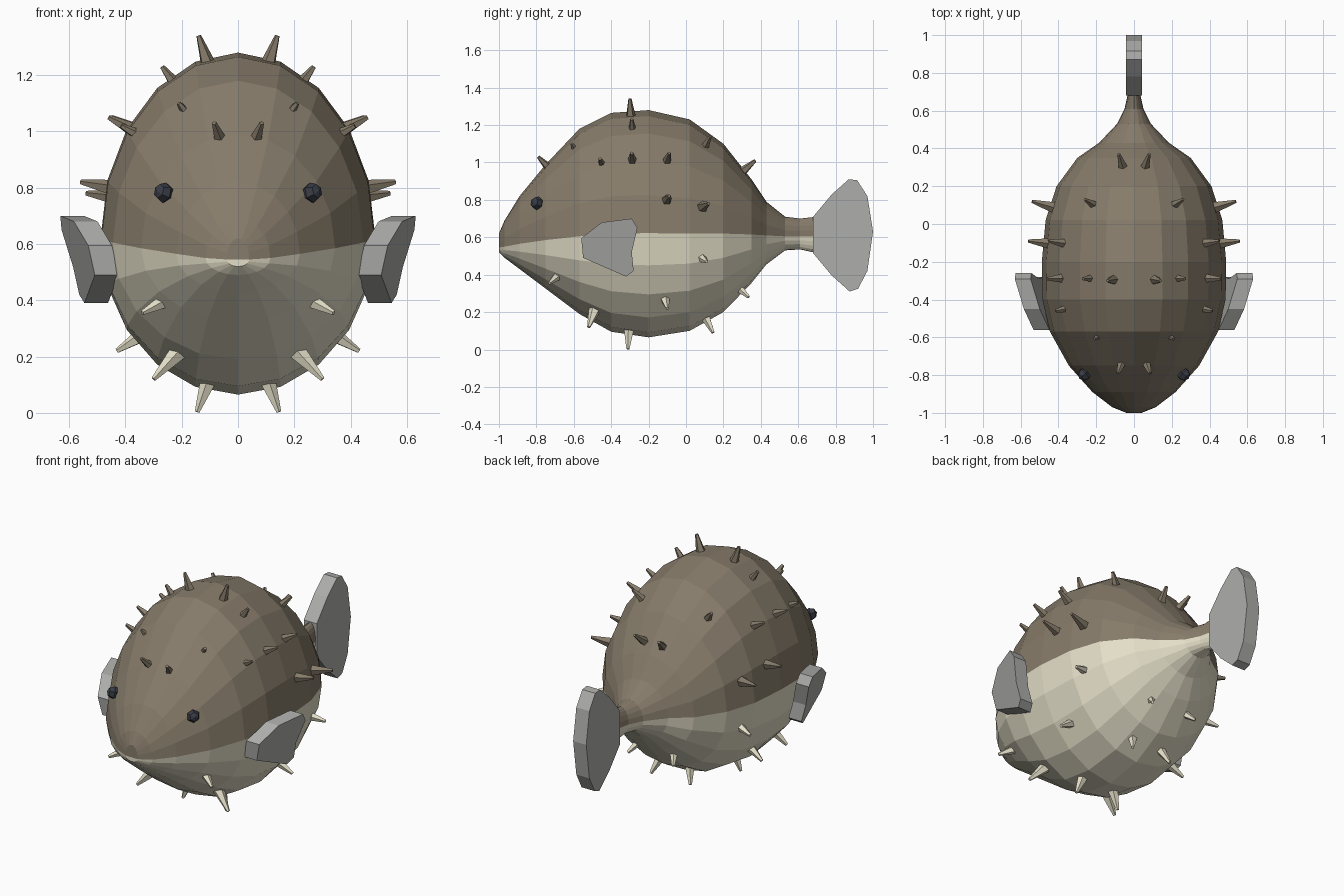
import bpy, bmesh, math
from mathutils import Vector

if "Cube" in bpy.data.objects:
    bpy.data.objects.remove(bpy.data.objects["Cube"])


def material(name, rgb):
    m = bpy.data.materials.new(name)
    m.diffuse_color = (*rgb, 1)
    m.use_nodes = True
    m.node_tree.nodes["Principled BSDF"].inputs["Base Color"].default_value = m.diffuse_color
    return m


BROWN = material("brown_back", (0.24, 0.20, 0.145))
CREAM = material("cream_belly", (0.78, 0.74, 0.58))
GREY = material("fin_grey", (0.42, 0.42, 0.41))
DARK = material("eye_dark", (0.04, 0.045, 0.06))


def finish(bm, name, *mats):
    bmesh.ops.recalc_face_normals(bm, faces=bm.faces)
    me = bpy.data.meshes.new(name)
    bm.to_mesh(me)
    bm.free()
    for m in mats:
        me.materials.append(m)
    ob = bpy.data.objects.new(name, me)
    bpy.context.collection.objects.link(ob)
    return ob


# Body: elliptical rings along y (y, half width, bottom, seam, top)
RINGS = [(-1.0, 0.04, 0.52, 0.545, 0.62), (-0.97, 0.115, 0.49, 0.55, 0.69),
         (-0.89, 0.22, 0.43, 0.565, 0.82), (-0.75, 0.345, 0.325, 0.585, 0.99),
         (-0.57, 0.445, 0.19, 0.605, 1.18), (-0.40, 0.485, 0.095, 0.62, 1.265),
         (-0.20, 0.488, 0.065, 0.622, 1.28), (0.02, 0.468, 0.10, 0.62, 1.23),
         (0.20, 0.41, 0.20, 0.62, 1.10), (0.35, 0.30, 0.355, 0.615, 0.91),
         (0.43, 0.185, 0.455, 0.61, 0.79), (0.53, 0.09, 0.53, 0.605, 0.71),
         (0.61, 0.05, 0.535, 0.605, 0.70), (0.70, 0.03, 0.515, 0.605, 0.71)]
N = 20
bm = bmesh.new()
loops = []
for y, w, lo, mid, hi in RINGS:
    ring = []
    for i in range(N):
        a = 2 * math.pi * i / N
        s = math.sin(a)
        ring.append(bm.verts.new((w * math.cos(a), y, mid + s * (hi - mid if s > 0 else mid - lo))))
    loops.append(ring)
for a, b in zip(loops, loops[1:]):
    for i in range(N):
        j = (i + 1) % N
        f = bm.faces.new((a[i], a[j], b[j], b[i]))
        f.material_index = 0 if i < N // 2 else 1
for ring in (loops[0], loops[-1]):
    bm.faces.new(ring[:N // 2 + 1]).material_index = 0
    bm.faces.new(ring[N // 2:] + ring[:1]).material_index = 1
finish(bm, "body", BROWN, CREAM)


def slab(name, outline, center_x, half, side=1):
    """Extruded (y, z) outline whose centre plane is x = center_x(y, z)."""
    bm = bmesh.new()
    inner, outer = [[bm.verts.new((side * (center_x(y, z) + d), y, z)) for y, z in outline]
                    for d in (-half, half)]
    bm.faces.new(inner)
    bm.faces.new(outer)
    for i in range(len(outline)):
        j = (i + 1) % len(outline)
        bm.faces.new((inner[i], inner[j], outer[j], outer[i]))
    return finish(bm, name, GREY)


# Tail fin
slab("tail_fin", [(0.68, 0.71), (0.78, 0.83), (0.87, 0.91), (0.915, 0.905), (0.97, 0.82),
                  (1.0, 0.63), (0.97, 0.42), (0.92, 0.325), (0.875, 0.31), (0.78, 0.395),
                  (0.68, 0.515)], lambda y, z: 0, 0.043)

# Side fins, slanting outward to the rear and top
FIN = [(-0.56, 0.595), (-0.45, 0.68), (-0.29, 0.70), (-0.26, 0.65), (-0.29, 0.52),
       (-0.28, 0.42), (-0.32, 0.39), (-0.55, 0.49)]
for side, tag in ((1, "left"), (-1, "right")):
    slab("side_fin_" + tag, FIN,
         lambda y, z: 0.522 + 0.27 * (y + 0.4) + 0.25 * (z - 0.55), 0.042, side)


def outward(p):
    return Vector((p.x / 0.235, (p.y + 0.25) / 0.56, (p.z - 0.65) / 0.38)).normalized()


def spikes(name, tips, mat):
    """Mirrored blunt spikes, given by tip positions."""
    bm = bmesh.new()
    for x, y, z in tips:
        for side in (1, -1):
            tip = Vector((side * x, y, z))
            n = outward(tip)
            m = n.to_track_quat('Z', 'Y').to_matrix().to_4x4()
            m.translation = tip - n * 0.07
            bmesh.ops.create_cone(bm, cap_ends=True, segments=5, radius1=0.034,
                                  radius2=0.009, depth=0.14, matrix=m)
    finish(bm, name, mat)


spikes("back_spikes", [(0.14, -0.30, 1.34), (0.27, -0.29, 1.23), (0.46, -0.29, 1.05),
                       (0.21, -0.61, 1.10), (0.415, -0.46, 1.02), (0.45, -0.09, 1.05),
                       (0.56, -0.09, 0.82), (0.54, 0.12, 0.78), (0.26, 0.13, 1.14),
                       (0.08, 0.37, 1.01), (0.085, -0.79, 1.03)], BROWN)
spikes("belly_spikes", [(0.145, -0.31, 0.003), (0.30, -0.52, 0.12), (0.43, -0.10, 0.22),
                        (0.34, -0.73, 0.355), (0.13, 0.145, 0.09), (0.15, 0.335, 0.28),
                        (0.50, 0.11, 0.47)], CREAM)

# Eyes
for side, tag in ((1, "left"), (-1, "right")):
    bm = bmesh.new()
    p = Vector((side * 0.262, -0.795, 0.782))
    m = outward(p).to_track_quat('Z', 'Y').to_matrix().to_4x4()
    m.translation = p
    bmesh.ops.create_uvsphere(bm, u_segments=6, v_segments=4, radius=0.037, matrix=m)
    finish(bm, "eye_" + tag, DARK)
